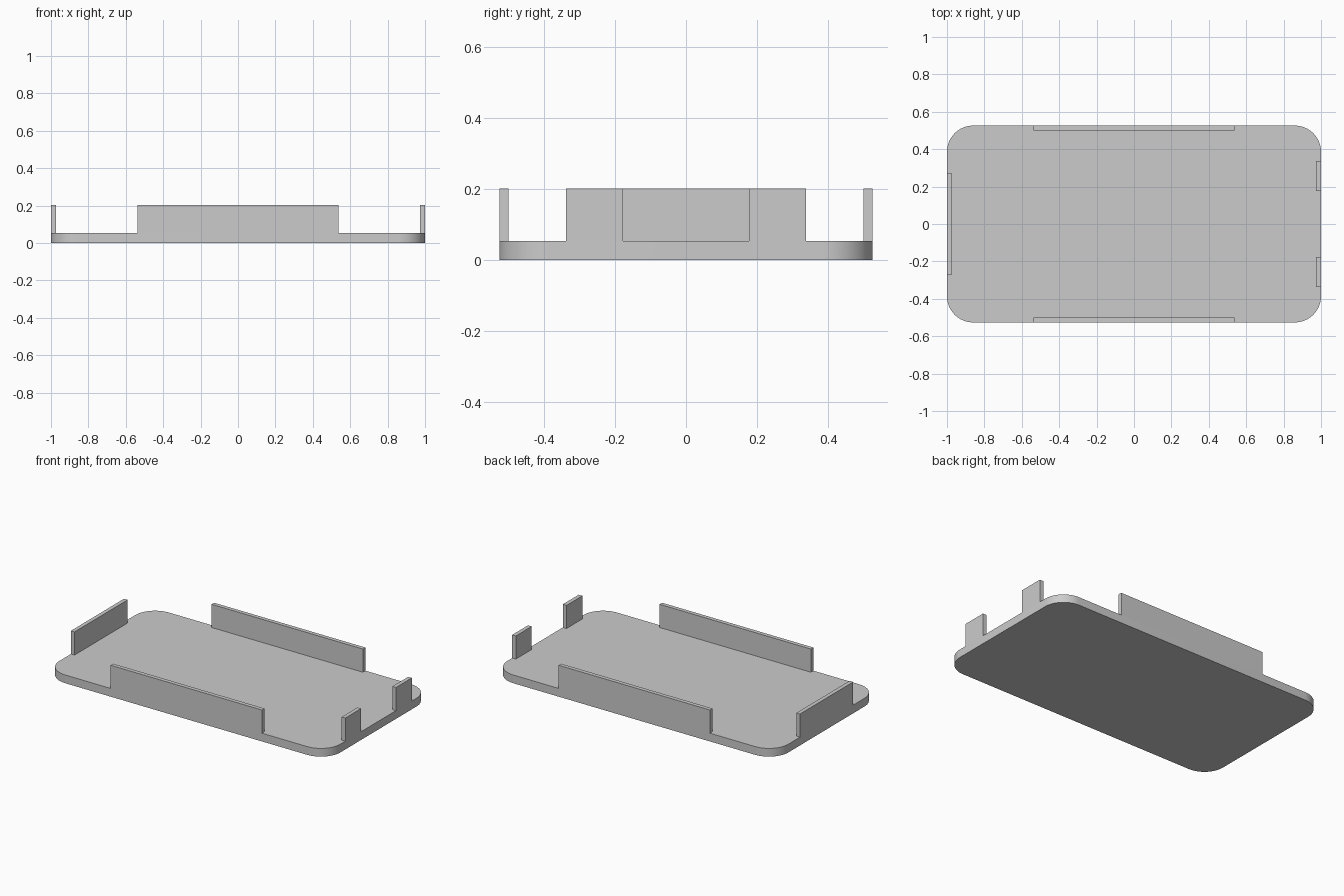
import bpy
import bmesh
from math import cos, sin, pi, radians

cube = bpy.data.objects.get("Cube")
if cube:
    bpy.data.objects.remove(cube, do_unlink=True)

HALF_X, HALF_Y = 1.0, 0.526
PLATE_TOP, WALL_TOP = 0.053, 0.202
THICK = 0.026
RADIUS = 0.14
CORNER_STEPS = 16

grey = bpy.data.materials.new("light grey")
grey.use_nodes = True
colour = (0.6, 0.6, 0.6, 1)
grey.diffuse_color = colour
grey.node_tree.nodes["Principled BSDF"].inputs["Base Color"].default_value = colour


def extrude_outline(name, outline, bottom, top):
    """Make a solid prism from a counter-clockwise outline."""
    bm = bmesh.new()
    face = bm.faces.new([bm.verts.new((x, y, bottom)) for x, y in outline])
    result = bmesh.ops.extrude_face_region(bm, geom=[face], use_keep_orig=True)
    moved = [v for v in result["geom"] if isinstance(v, bmesh.types.BMVert)]
    bmesh.ops.translate(bm, verts=moved, vec=(0, 0, top - bottom))
    bmesh.ops.recalc_face_normals(bm, faces=bm.faces)
    mesh = bpy.data.meshes.new(name)
    bm.to_mesh(mesh)
    bm.free()
    mesh.materials.append(grey)
    obj = bpy.data.objects.new(name, mesh)
    bpy.context.collection.objects.link(obj)
    return obj


def wall(name, x0, x1, y0, y1):
    return extrude_outline(name, [(x0, y0), (x1, y0), (x1, y1), (x0, y1)],
                           PLATE_TOP, WALL_TOP)


# Base plate with rounded corners
outline = []
for i, (sx, sy) in enumerate([(1, 1), (-1, 1), (-1, -1), (1, -1)]):
    for step in range(CORNER_STEPS + 1):
        a = (i + step / CORNER_STEPS) * pi / 2
        outline.append((sx * (HALF_X - RADIUS) + RADIUS * cos(a),
                        sy * (HALF_Y - RADIUS) + RADIUS * sin(a)))
plate = extrude_outline("base_plate", outline, 0, PLATE_TOP)
bpy.ops.object.select_all(action="DESELECT")
plate.select_set(True)
bpy.context.view_layer.objects.active = plate
bpy.ops.object.shade_smooth_by_angle(angle=radians(30))

# Long walls on the front and back edges
wall("front_wall", -0.538, 0.538, -HALF_Y, -HALF_Y + THICK)
wall("back_wall", -0.538, 0.538, HALF_Y - THICK, HALF_Y)

# One wall on the right end, two short tabs on the left end
wall("right_wall", -HALF_X, -HALF_X + THICK, -0.27, 0.27)
wall("left_front_tab", HALF_X - THICK, HALF_X, -0.338, -0.177)
wall("left_back_tab", HALF_X - THICK, HALF_X, 0.177, 0.338)
